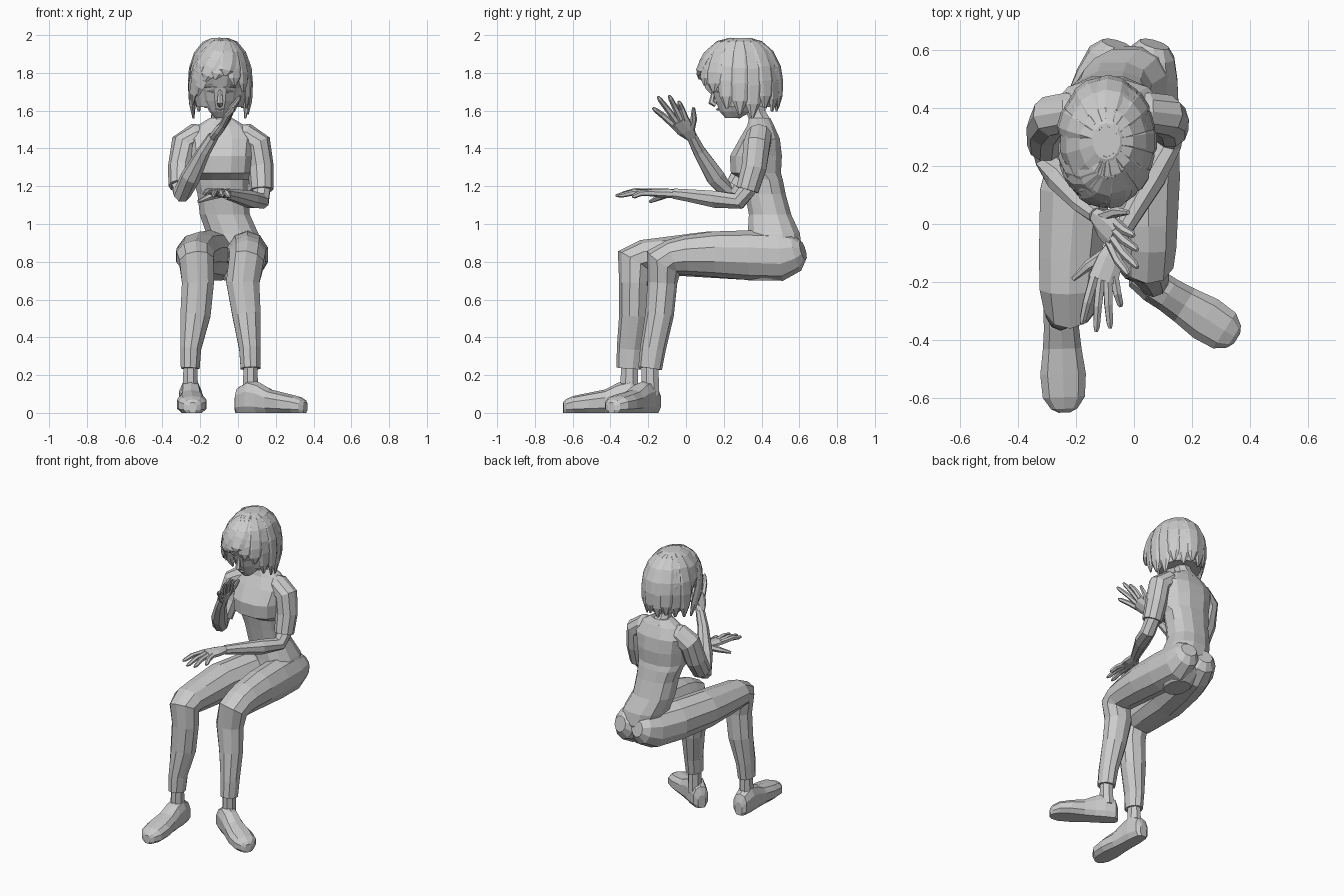
import bpy, bmesh, math
from mathutils import Vector as V


def make(name, bm):
    bmesh.ops.recalc_face_normals(bm, faces=bm.faces)
    me = bpy.data.meshes.new(name)
    bm.to_mesh(me)
    bm.free()
    ob = bpy.data.objects.new(name, me)
    bpy.context.collection.objects.link(ob)
    return ob


def tube(name, pts, n=8, ref=(1, 0, 0), axis=None, p=2.0, floor=False, bm=None):
    """Loft elliptical rings (x, y, z, r_side, r_other) along a path."""
    own = bm is None
    bm = bm or bmesh.new()
    c = [V(q[:3]) for q in pts]
    rings = []
    for i, q in enumerate(pts):
        if axis:
            t = V(axis)
        else:
            a, b = c[max(i - 1, 0)], c[min(i + 1, len(c) - 1)]
            t = (c[i] - a).normalized() + (b - c[i]).normalized()
            t.normalize()
        r = V(ref[i]) if isinstance(ref, list) else V(ref)
        s = (r - t * r.dot(t)).normalized()
        u = t.cross(s)
        ring = []
        for k in range(n):
            ang = 2 * math.pi * (k + 0.5) / n
            ca, sa = (math.copysign(abs(f) ** (2 / p), f) for f in (math.cos(ang), math.sin(ang)))
            v = c[i] + s * q[3] * ca * 1.05 + u * q[-1] * sa * 1.05
            if floor:
                v.z = max(v.z, 0.0)
            ring.append(bm.verts.new(v))
        rings.append(ring)
    for a, b in zip(rings, rings[1:]):
        for k in range(n):
            bm.faces.new((a[k], a[(k + 1) % n], b[(k + 1) % n], b[k]))
    bm.faces.new(rings[0])
    bm.faces.new(rings[-1])
    return make(name, bm) if own else bm


# torso with pelvis, waist and bust
tube("torso", [(0, .42, .70, .07, .09), (0, .445, .76, .11, .13), (-.005, .465, .87, .135, .145),
               (-.03, .465, .95, .135, .135), (-.07, .445, 1.05, .13, .11), (-.08, .42, 1.16, .132, .105),
               (-.09, .405, 1.235, .145, .105), (-.09, .37, 1.27, .155, .13), (-.09, .37, 1.36, .165, .135),
               (-.09, .39, 1.45, .175, .105), (-.09, .395, 1.52, .125, .07), (-.09, .39, 1.56, .06, .055)],
     n=12, axis=(0, 0, 1), p=2.4)

# trouser legs with buttocks, hip to hem
tube("right_leg", [(-.06, .62, .86, .05, .05), (-.07, .585, .85, .085, .095), (-.09, .5, .83, .11, .125),
                   (-.15, .33, .835, .118, .125), (-.205, .1, .838, .12, .115), (-.22, -.12, .83, .108, .095),
                   (-.225, -.22, .825, .1, .088), (-.22, -.272, .80, .09, .10), (-.212, -.272, .69, .085, .078),
                   (-.225, -.275, .52, .08, .075), (-.25, -.295, .34, .055, .068),
                   (-.253, -.303, .235, .05, .062)], n=10)
tube("left_leg", [(.07, .62, .86, .05, .05), (.06, .585, .85, .08, .095), (.05, .5, .83, .1, .125),
                  (.05, .33, .835, .107, .125), (.05, .15, .84, .108, .115), (.05, .0, .835, .1, .1),
                  (.05, -.07, .825, .096, .09), (.045, -.118, .80, .092, .10), (.025, -.125, .69, .088, .075),
                  (.045, -.14, .52, .075, .072), (.063, -.175, .34, .057, .065),
                  (.066, -.19, .235, .052, .06)], n=10)

# ankles and shoes
for side, ankle, heel, toe in (("right", (-.252, -.30), (-.255, -.21), (-.24, -.65)),
                               ("left", (.066, -.19), (-.005, -.165), (.355, -.395))):
    ax, ay = ankle
    tube(side + "_ankle", [(ax, ay, .09, .042, .05), (ax, ay, .26, .038, .045)], axis=(0, 0, 1))
    h, d = V((*heel, 0)), V((*toe, 0)) - V((*heel, 0))
    secs = [(0, .025, .08), (.04, .048, .13), (.2, .06, .165), (.34, .06, .15), (.5, .066, .115),
            (.7, .078, .098), (.88, .072, .082), (.97, .045, .065), (1, .02, .05)]
    tube(side + "_shoe", [(*(h + d * t)[:2], .005 + z * .42, w, z * .58) for t, w, z in secs],
         n=10, ref=(-d.y, d.x, 0), axis=d.normalized(), p=2.5, floor=True)

# arms and short sleeves
arm_r = [(-.14, .39, 1.48, .03), (-.22, .387, 1.465, .052), (-.285, .37, 1.42, .056), (-.302, .33, 1.3, .052),
         (-.305, .27, 1.2, .046), (-.295, .225, 1.165, .048), (-.25, .155, 1.25, .05), (-.18, .07, 1.385, .034),
         (-.13, .03, 1.465, .028)]
arm_l = [(-.04, .39, 1.48, .03), (.04, .387, 1.465, .052), (.105, .375, 1.42, .056), (.12, .36, 1.3, .052),
         (.125, .325, 1.18, .046), (.12, .28, 1.122, .045), (.065, .16, 1.13, .046), (-.015, .02, 1.15, .034),
         (-.06, -.06, 1.16, .028)]
for side, arm in (("right", arm_r), ("left", arm_l)):
    tube(side + "_arm", arm)
    tube(side + "_sleeve", [(x, y, z, r + .014) for x, y, z, r in arm[:5]], n=10, ref=(0, 1, 0))


# hands: palm, four fingers and thumb
def hand(name, wrist, index, little, tips, thumb, normal):
    w, a, b = V(wrist), V(index), V(little)
    nrm, side, mid = V(normal).normalized(), a - b, (a + b) / 2
    hw = side.length / 2
    bm = bmesh.new()
    tube("", [(*w, .028, .024), (*w.lerp(mid, .45), hw + .008, .024), (*mid, hw + .015, .018)],
         ref=side, bm=bm)
    for i, tip in enumerate(tips):
        s = a.lerp(b, i / 3)
        m = s.lerp(V(tip), .5) + nrm * .008
        tube("", [(*s.lerp(w, .1), .017), (*m, .015), (*s.lerp(V(tip), .88), .012), (*tip, .006)],
             n=6, ref=side, bm=bm)
    s = w.lerp(a, .25)
    k = s.lerp(V(thumb), .5) + side * .15
    tube("", [(*s, .022), (*k, .017), (*thumb, .008)], n=6, ref=nrm, bm=bm)
    make(name, bm)


hand("right_hand", (-.13, .03, 1.46), (-.048, -.005, 1.565), (-.078, -.075, 1.53),
     [(.0, -.04, 1.65), (.012, -.09, 1.68), (.012, -.15, 1.675), (-.02, -.175, 1.615)],
     (-.02, .04, 1.615), (-.8, -.1, .5))
hand("left_hand", (-.06, -.06, 1.16), (-.145, -.195, 1.172), (-.07, -.195, 1.165),
     [(-.18, -.345, 1.16), (-.13, -.372, 1.15), (-.082, -.36, 1.15), (-.045, -.285, 1.145)],
     (-.21, -.19, 1.118), (0, 0, 1))

# neck, head and face features
tube("neck", [(-.09, .41, 1.5, .062), (-.092, .375, 1.58, .05), (-.095, .33, 1.7, .052)])
tube("head", [(-.095, .245, 1.56, .025, .035), (-.095, .265, 1.595, .055, .085), (-.095, .28, 1.65, .085, .12),
              (-.095, .285, 1.72, .1, .145), (-.095, .285, 1.8, .13, .18), (-.095, .295, 1.89, .125, .16),
              (-.095, .3, 1.95, .075, .10)], n=12, axis=(0, 0, 1), p=2.3)
tube("nose", [(-.095, .15, 1.72, .008), (-.095, .135, 1.645, .017), (-.095, .158, 1.63, .013)], n=6)
for s, side in ((-1, "right"), (1, "left")):
    tube(side + "_brow", [(-.095 + s * .018, .141, 1.722, .008), (-.095 + s * .05, .141, 1.732, .008),
                          (-.095 + s * .08, .165, 1.725, .005)], n=6, ref=(0, 0, 1))
    tube(side + "_eye", [(-.095 + s * .022, .15, 1.70, .004), (-.095 + s * .042, .152, 1.702, .008),
                         (-.095 + s * .068, .17, 1.70, .004)], n=6, ref=(0, 0, 1))
tube("mouth", [(-.12, .178, 1.605, .004), (-.095, .168, 1.607, .008), (-.07, .178, 1.605, .004)],
     n=6, ref=(0, 0, 1))

# bobbed hair: broad locks falling from a side parting
CX, CY = -.095, .285
prof = [(.12, 1.978), (.5, 1.955), (.8, 1.895), (.95, 1.81), (.97, 1.72), (.93, 1.63), (.87, 1.56)]


def profile(z):
    for (r0, z0), (r1, z1) in zip(prof, prof[1:]):
        if z >= z1:
            return r0 + (r1 - r0) * (z0 - z) / (z0 - z1)
    return prof[-1][0]


bm = bmesh.new()
N = 18
for i in range(N):
    a = -math.pi + 2 * math.pi * (i + .5) / N
    fr = max(0, math.cos(a))
    end = 1.56 + .21 * fr ** 1.3 + (.035 if math.cos(a) < -.5 else 0) + (.02 if i % 2 else 0)
    pts, refs = [], []
    zs = [1.972, 1.955, 1.905] + [1.905 + (end - 1.905) * f for f in (.25, .5, .78, 1)]
    for j, z in enumerate(zs):
        # fringe locks start at the parting and sweep to the right cheek
        b = a
        if -1.75 < a < .5:
            b += (.5 - a) * .8 * (1 - j / 6) ** 1.4
        rear = 1 + (.05 * (1.9 - z) if math.cos(b) < 0 else .05 * math.cos(b) ** 2)
        r = profile(z) * (.995 + .025 * (i % 2))
        x, y = math.sin(b) * .163 * r, -math.cos(b) * .216 * r * rear
        pts.append((CX + x, CY + y, z, .015 if j < 6 else .005,
                    (.022, .034, .048, .05, .048, .038, .008)[j]))
        refs.append((x / .027, y / .047, max(0, z - 1.77) / .045))
    tube("", pts, n=6, ref=refs, bm=bm)
make("hair_locks", bm)
tube("hair_cap", [(CX, CY + .05, 1.62, .12, .135), (CX, CY + .05, 1.72, .145, .16), (CX, CY + .01, 1.81, .155, .2),
                  (CX, CY, 1.895, .135, .178), (CX, CY, 1.955, .09, .12), (CX, CY, 1.985, .045, .06)],
     n=14, axis=(0, 0, 1))
